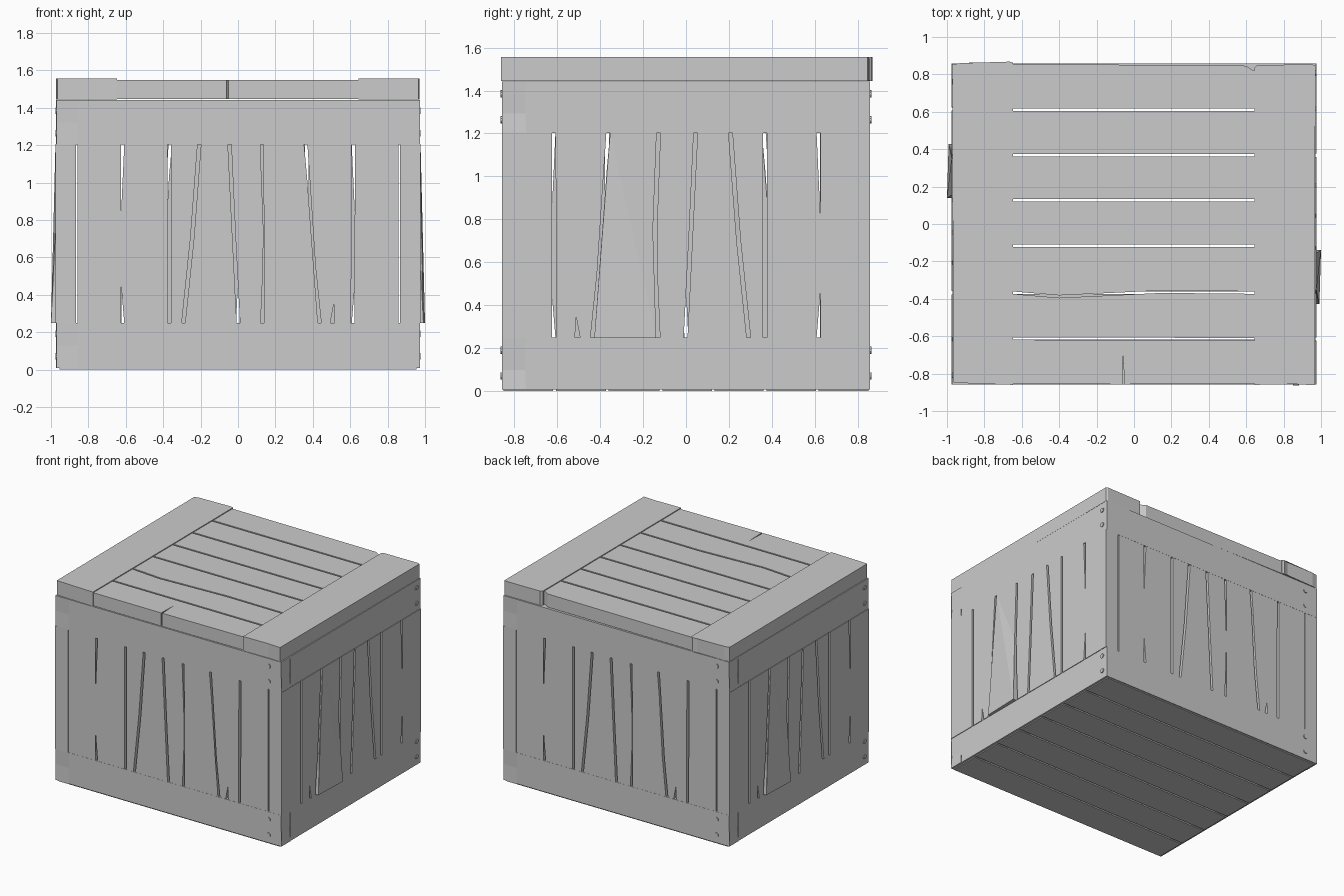
import bpy, bmesh
from math import pi
from mathutils import Vector, Matrix

if "Cube" in bpy.data.objects:
    bpy.data.objects.remove(bpy.data.objects["Cube"])

# Frames map (across, along, outward) to world space
def front(u, v, d): return Vector((u, -d, v))
def right(u, v, d): return Vector((d, u, v))
def right_flip(u, v, d): return Vector((d, -u, v))
def flat(u, v, d): return Vector((u, v, d))
def flat_turned(u, v, d): return Vector((v, u, d))


def prism(name, pts, d0, d1, frame, turn=0.0, flare=None):
    """Extrude a 2D outline between two depths; flare pushes points outward."""
    bm = bmesh.new()
    rot = Matrix.Rotation(turn, 3, 'Z')
    off = [flare(u, v) if flare else 0 for u, v in pts]
    a = [bm.verts.new(rot @ frame(u, v, d0 + o)) for (u, v), o in zip(pts, off)]
    b = [bm.verts.new(rot @ frame(u, v, d1 + o)) for (u, v), o in zip(pts, off)]
    n = len(pts)
    bm.faces.new(a)
    bm.faces.new(b)
    for i in range(n):
        j = (i + 1) % n
        bm.faces.new((a[i], a[j], b[j], b[i]))
    bmesh.ops.triangulate(bm, faces=[f for f in bm.faces if len(f.verts) > 4 or flare])
    bmesh.ops.recalc_face_normals(bm, faces=bm.faces)
    me = bpy.data.meshes.new(name)
    bm.to_mesh(me)
    bm.free()
    ob = bpy.data.objects.new(name, me)
    bpy.context.collection.objects.link(ob)
    return ob


def boards(name, seams, gap, d0, d1, frame, turn=0.0, cracks={}, flares={}):
    """Boards between neighbouring seam polylines, leaving a gap at each seam."""
    last = len(seams) - 2
    for i in range(last + 1):
        lo = [(u + (gap / 2 if i else 0), v) for u, v in seams[i]]
        hi = [(u - (gap / 2 if i < last else 0), v) for u, v in seams[i + 1]]
        end = lo[0][1]
        notch = []
        if i in cracks:
            c, tip, w = cracks[i]
            notch = [(c - w, end), (c + w * 0.6, tip), (c + w, end)]
        prism(f"{name}_{i + 1}", lo[::-1] + notch + hi, d0, d1, frame, turn, flares.get(i))


# Wall planks: crooked seams, shared by all four walls
B, T = 0.248, 1.205
wall_seams = [
    [(-0.857, B), (-0.857, T)],
    [(-0.617, B), (-0.638, 0.5), (-0.641, 0.68), (-0.617, T)],
    [(-0.368, B), (-0.368, T)],
    [(-0.292, B), (-0.245, 0.7), (-0.207, T)],
    [(0.002, B), (-0.022, 0.7), (-0.045, T)],
    [(0.130, B), (0.143, 0.55), (0.145, 0.75), (0.128, T)],
    [(0.436, B), (0.405, 0.55), (0.378, 1.03), (0.362, T)],
    [(0.614, B), (0.616, T)],
    [(0.857, B), (0.857, T)],
]
wall_cracks = {0: (-0.803, 0.50, 0.010), 6: (0.505, 0.35, 0.012)}

def split_flare(u, v):
    return max(0.0, 0.55 - v) / 0.3 * (0.024 - 0.03 * (u - 0.13))

for turn, a, b in ((0, "front", "right"), (pi, "back", "left")):
    boards(a + "_plank", wall_seams, 0.018, 0.75, 0.857, front, turn, wall_cracks)
    boards(b + "_plank", wall_seams, 0.018, 0.865, 0.976, right_flip, turn,
           wall_cracks, {5: split_flare})

    # Rails wrap the box pinwheel fashion, with slightly worn ends
    for level, z0, z1 in (("bottom", 0.008, 0.25), ("top", 1.203, 1.442)):
        m = (z0 + z1) / 2
        prism(f"{a}_{level}_rail",
              [(-0.855, z0), (0.974, z0), (0.966, m - 0.03), (0.970, m + 0.06),
               (0.972, z1), (-0.855, z1), (-0.852, m)], 0.745, 0.858, front, turn)
        prism(f"{b}_{level}_rail",
              [(-0.747, z0), (0.857, z0), (0.854, m), (0.857, z1),
               (-0.750, z1), (-0.745, m)], 0.852, 0.971, right, turn)
        # Bolt heads at the overlapping end of each rail
        for z in (m - 0.058, m + 0.062):
            for side, frame, u, d in ((a, front, 0.866, 0.855), (b, right, 0.808, 0.968)):
                rot = Matrix.Rotation(turn, 3, 'Z')
                n = (rot @ frame(0, 0, 1)).to_track_quat('Z', 'Y')
                bpy.ops.mesh.primitive_cylinder_add(
                    vertices=10, radius=0.017, depth=0.018,
                    location=rot @ frame(u, z, d), rotation=n.to_euler())
                bpy.context.object.name = f"{side}_{level}_bolt"

# Lid centre boards, the front one split near its middle
X = 0.65
lid_seams = [[(-0.855, -X), (-0.857, -0.062), (-0.69, -0.058), (-0.857, -0.052),
              (-0.852, X)],
             [(-0.612, -X), (-0.616, X)],
             [(-0.367, -X), (-0.388, -0.4), (-0.362, 0.15), (-0.367, X)]]
lid_seams += [[(y, -X), (y, X)] for y in (-0.117, 0.127, 0.368, 0.611)]
lid_seams += [[(0.856, -X), (0.846, 0.60), (0.822, 0.635), (0.822, X)]]
boards("lid_board", lid_seams, 0.013, 1.447, 1.549, flat_turned)

# Lid end boards with chipped corners
prism("lid_left_end_board",
      [(-0.966, -0.848), (-0.85, -0.853), (-0.647, -0.860), (-0.646, 0.862),
       (-0.665, 0.868), (-0.70, 0.857), (-0.93, 0.860), (-0.972, 0.852)],
      1.445, 1.556, flat)
prism("lid_right_end_board",
      [(0.645, -0.860), (0.86, -0.856), (0.965, -0.862), (0.970, 0.845),
       (0.955, 0.853), (0.66, 0.850), (0.645, 0.835)],
      1.445, 1.556, flat)

# Floor boards
floor_seams = [[(y, -0.955), (y, 0.955)]
               for y in (-0.85, -0.612, -0.367, -0.117, 0.127, 0.368, 0.611, 0.85)]
boards("floor_board", floor_seams, 0.013, 0.0, 0.10, flat_turned)
